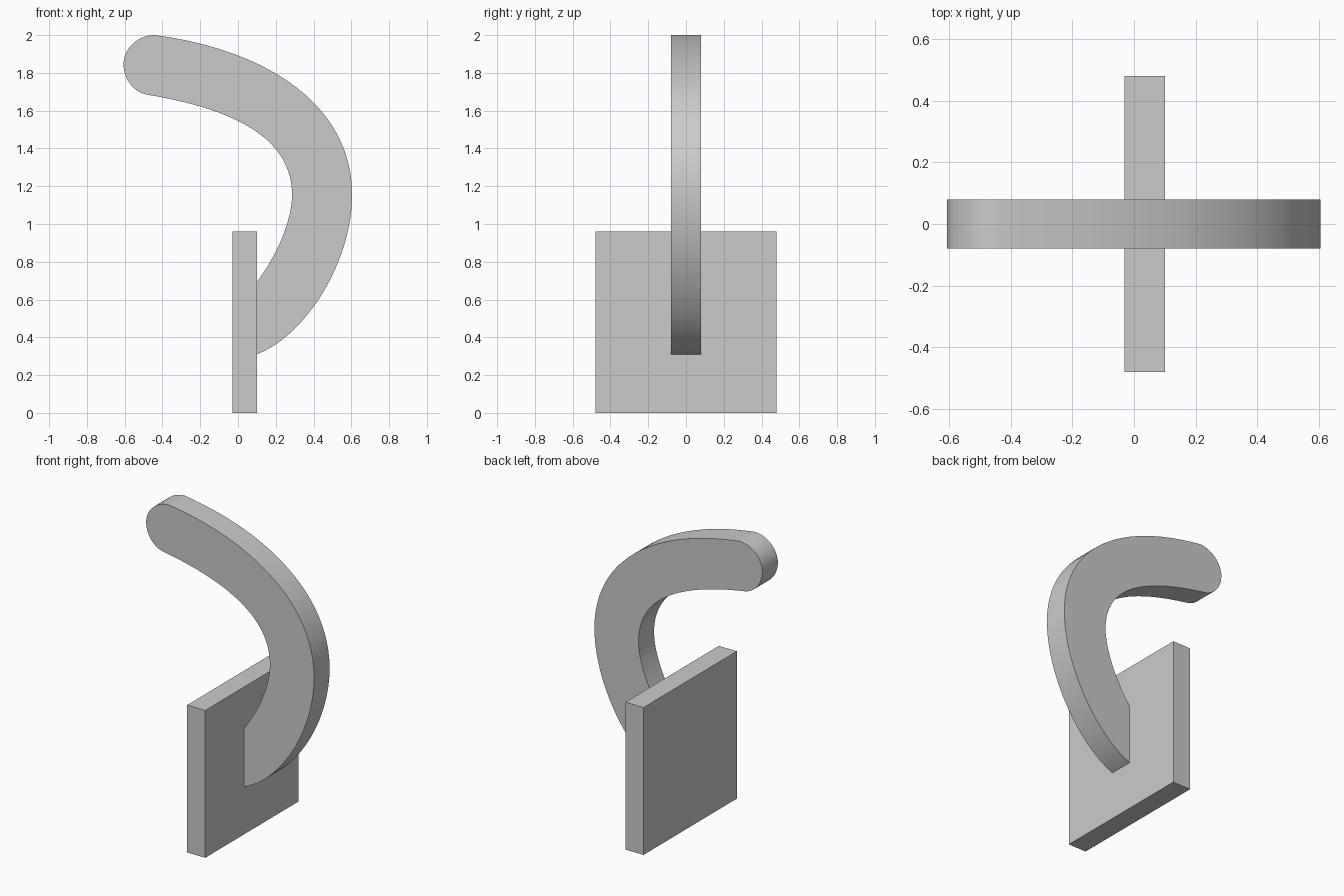
import bpy
import bmesh
from mathutils import Vector
from mathutils.geometry import interpolate_bezier

default = bpy.data.objects.get("Cube")
if default:
    bpy.data.objects.remove(default)

# Single light grey finish
GREY = (0.6, 0.6, 0.6, 1)
grey = bpy.data.materials.new("light_grey")
grey.use_nodes = True
grey.diffuse_color = GREY
grey.node_tree.nodes["Principled BSDF"].inputs["Base Color"].default_value = GREY


def extruded(name, outline, half_depth):
    """Solid from an x-z outline, extended equally to both sides in y."""
    bm = bmesh.new()
    face = bm.faces.new([bm.verts.new((x, -half_depth, z)) for x, z in outline])
    result = bmesh.ops.extrude_face_region(bm, geom=[face], use_keep_orig=True)
    moved = [g for g in result["geom"] if isinstance(g, bmesh.types.BMVert)]
    bmesh.ops.translate(bm, verts=moved, vec=(0, 2 * half_depth, 0))
    bmesh.ops.recalc_face_normals(bm, faces=bm.faces)
    mesh = bpy.data.meshes.new(name)
    bm.to_mesh(mesh)
    bm.free()
    mesh.materials.append(grey)
    obj = bpy.data.objects.new(name, mesh)
    bpy.context.collection.objects.link(obj)
    return obj


def bezier_outline(start, segments, steps):
    """Chain of cubic curves: each segment is handle, handle, end point."""
    points = [start]
    for h1, h2, end in segments:
        ctrl = [Vector((x, z, 0)) for x, z in (points[-1], h1, h2, end)]
        points += [(p.x, p.y) for p in interpolate_bezier(*ctrl, steps)[1:]]
    return points


# Square mounting plate
left, right, top = -0.03, 0.10, 0.96
extruded("wall_plate", [(left, 0), (right, 0), (right, top), (left, top)], 0.48)

# Curved arm: outer edge, rounded tip, then inner edge back to the plate
arm = extruded("hook_arm", bezier_outline((right, 0.31), [
    ((0.36, 0.41), (0.604, 0.80), (0.604, 1.155)),
    ((0.604, 1.62), (0.17, 1.92), (-0.44, 2.0)),
    ((-0.53, 2.0), (-0.606, 1.93), (-0.606, 1.845)),
    ((-0.606, 1.765), (-0.55, 1.695), (-0.476, 1.684)),
    ((0.03, 1.60), (0.286, 1.43), (0.286, 1.155)),
    ((0.286, 1.02), (0.21, 0.84), (right, 0.693)),
], 25), 0.08)

bpy.ops.object.select_all(action="DESELECT")
arm.select_set(True)
bpy.context.view_layer.objects.active = arm
bpy.ops.object.shade_smooth_by_angle()
